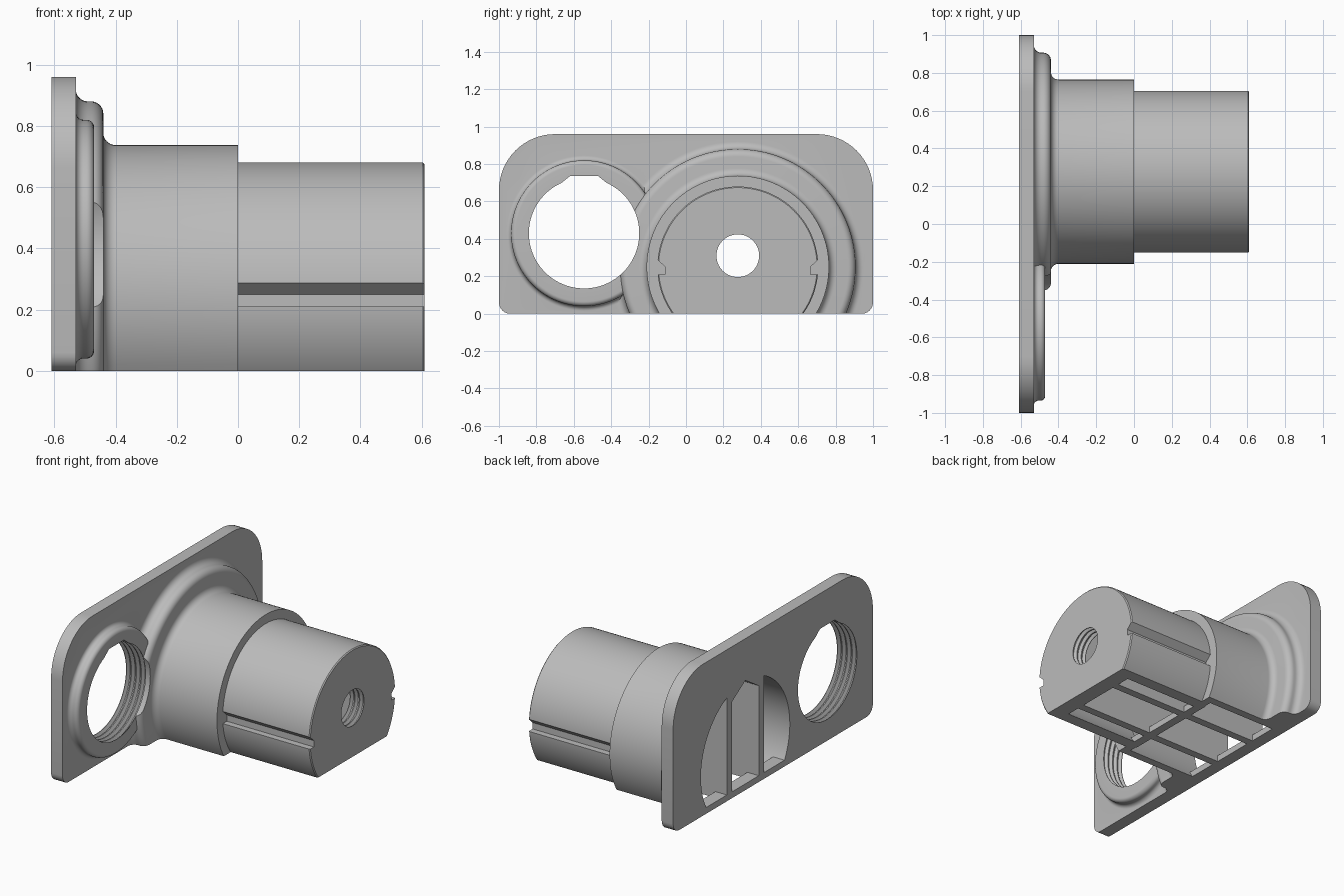
import bpy, bmesh, math

if "Cube" in bpy.data.objects:
    bpy.data.objects.remove(bpy.data.objects["Cube"])

CY, CZ = 0.277, 0.25          # axis of the big boss
HY, HZ = -0.545, 0.43         # axis of the side hole

grey = bpy.data.materials.new("plain grey")
grey.diffuse_color = (0.5, 0.5, 0.5, 1)
grey.use_nodes = True
grey.node_tree.nodes["Principled BSDF"].inputs["Base Color"].default_value = grey.diffuse_color


def finish(bm, name):
    bmesh.ops.remove_doubles(bm, verts=bm.verts, dist=1e-5)
    bmesh.ops.recalc_face_normals(bm, faces=bm.faces)
    me = bpy.data.meshes.new(name)
    bm.to_mesh(me)
    bm.free()
    me.materials.append(grey)
    ob = bpy.data.objects.new(name, me)
    bpy.context.collection.objects.link(ob)
    return ob


def arc(cx, cy, r, a0, a1, n=8):
    return [(cx + r * math.cos(math.radians(a0 + (a1 - a0) * i / n)),
             cy + r * math.sin(math.radians(a0 + (a1 - a0) * i / n))) for i in range(n + 1)]


def prism(name, pts, x0, x1):
    """Extrude a (y, z) outline along x."""
    bm = bmesh.new()
    face = bm.faces.new([bm.verts.new((x0, y, z)) for y, z in pts])
    ext = bmesh.ops.extrude_face_region(bm, geom=[face])
    for v in ext["geom"]:
        if isinstance(v, bmesh.types.BMVert):
            v.co.x = x1
    return finish(bm, name)


def box(name, x0, x1, y0, y1, z0, z1):
    return prism(name, [(y0, z0), (y1, z0), (y1, z1), (y0, z1)], x0, x1)


def lathe(name, profile, cy, cz, steps=96):
    """Revolve an (x, radius) profile round an axis parallel to x."""
    bm = bmesh.new()
    vs = [bm.verts.new((x, cy, cz + r)) for x, r in profile]
    es = [bm.edges.new(p) for p in zip(vs, vs[1:])]
    bmesh.ops.spin(bm, geom=vs + es, cent=(0, cy, cz), axis=(1, 0, 0),
                   angle=2 * math.pi, steps=steps)
    return finish(bm, name)


def thread(name, x0, x1, minor, major, n, cy, cz, ends):
    p = (x1 - x0) / n
    pts = [(ends[0], 0), (ends[0], minor)]
    for i in range(n):
        x = x0 + i * p
        pts += [(x + 0.1 * p, minor), (x + 0.4 * p, major), (x + 0.6 * p, major), (x + 0.9 * p, minor)]
    return lathe(name, pts + [(ends[1], minor), (ends[1], 0)], cy, cz)


def boolean(ob, other, op):
    m = ob.modifiers.new("bool", 'BOOLEAN')
    m.operation, m.object, m.solver = op, other, 'EXACT'
    bpy.context.view_layer.objects.active = ob
    bpy.ops.object.modifier_apply(modifier=m.name)
    bpy.data.objects.remove(other)


# Stepped boss with filleted flange, trimmed flat at the bottom
boss = lathe("boss", [(-0.57, 0), (-0.57, 0.67)]
             + arc(-0.49, 0.67, 0.04, 180, 270) + arc(-0.48, 0.59, 0.04, 90, 0)
             + arc(-0.40, 0.5275, 0.04, 180, 270)
             + [(0, 0.4875), (0, 0.43), (0.604, 0.43), (0.61, 0.424), (0.61, 0)], CY, CZ, 128)
boolean(boss, box("trim", -1, 1, -1.5, 1.5, -1, 0), 'DIFFERENCE')

# Raised ring round the side hole
ring = lathe("ring", [(-0.57, 0), (-0.57, 0.415)]
             + arc(-0.505, 0.415, 0.025, 180, 270) + arc(-0.495, 0.365, 0.025, 90, 0)
             + [(-0.47, 0)], HY, HZ)

# Back plate with rounded corners
mount = prism("flanged_mount", arc(0.94, 0.06, 0.06, -90, 0, 6) + arc(0.7, 0.66, 0.3, 0, 90, 16)
              + arc(-0.7, 0.66, 0.3, 90, 180, 16) + arc(-0.94, 0.06, 0.06, 180, 270, 6), -0.61, -0.53)
boolean(mount, boss, 'UNION')
boolean(mount, ring, 'UNION')

# Threaded side hole with a flat-topped relief
boolean(mount, thread("side_thread", -0.61, -0.47, 0.295, 0.315, 4, HY, HZ, (-0.7, -0.41)), 'DIFFERENCE')
boolean(mount, prism("relief", [(HY - 0.12, 0.68), (HY + 0.12, 0.68), (HY + 0.12, 0.7),
                                (HY + 0.075, 0.736), (HY - 0.075, 0.736), (HY - 0.12, 0.7)],
                     -0.7, -0.43), 'DIFFERENCE')

# Hollow pockets: three lanes, wide at the rear and narrower in the front step
for x0, x1, r in ((-0.7, -0.05, 0.445), (-0.06, 0.51, 0.37)):
    side = math.degrees(math.asin(-CZ / r))
    top = math.degrees(math.acos(0.185 / r))
    curve = arc(0, CZ, r, side, top, 28)
    lane = [(0.185, -0.1), (curve[0][0], -0.1)] + curve
    for s in (1, -1):
        boolean(mount, prism("side_pocket", [(CY + s * u, z) for u, z in lane], x0, x1), 'DIFFERENCE')
    boolean(mount, prism("middle_pocket", [(CY - 0.135, -0.1), (CY + 0.135, -0.1),
                                           (CY + 0.135, CZ + r - 0.085), (CY, CZ + r),
                                           (CY - 0.135, CZ + r - 0.085)], x0, x1), 'DIFFERENCE')

# Low cross bars along the open underside
for x0, x1, w in ((-0.61, -0.53, 0.40), (-0.055, 0, 0.32)):
    boolean(mount, box("cross_bar", x0, x1, CY - w, CY + w, 0, 0.04), 'UNION')

# Keyway grooves on both sides of the front step
for s in (1, -1):
    groove = [(0.47, 0.21), (0.388, 0.21), (0.388, 0.25), (0.47, 0.325)]
    boolean(mount, prism("groove", [(CY + s * u, z) for u, z in groove], 0, 0.7), 'DIFFERENCE')

# Small threaded hole in the front wall
boolean(mount, thread("front_thread", 0.51, 0.61, 0.114, 0.132, 3, CY, 0.31, (0.45, 0.7)), 'DIFFERENCE')

bpy.ops.object.select_all(action='DESELECT')
mount.select_set(True)
bpy.context.view_layer.objects.active = mount
bpy.ops.object.shade_smooth_by_angle(angle=math.radians(30))
